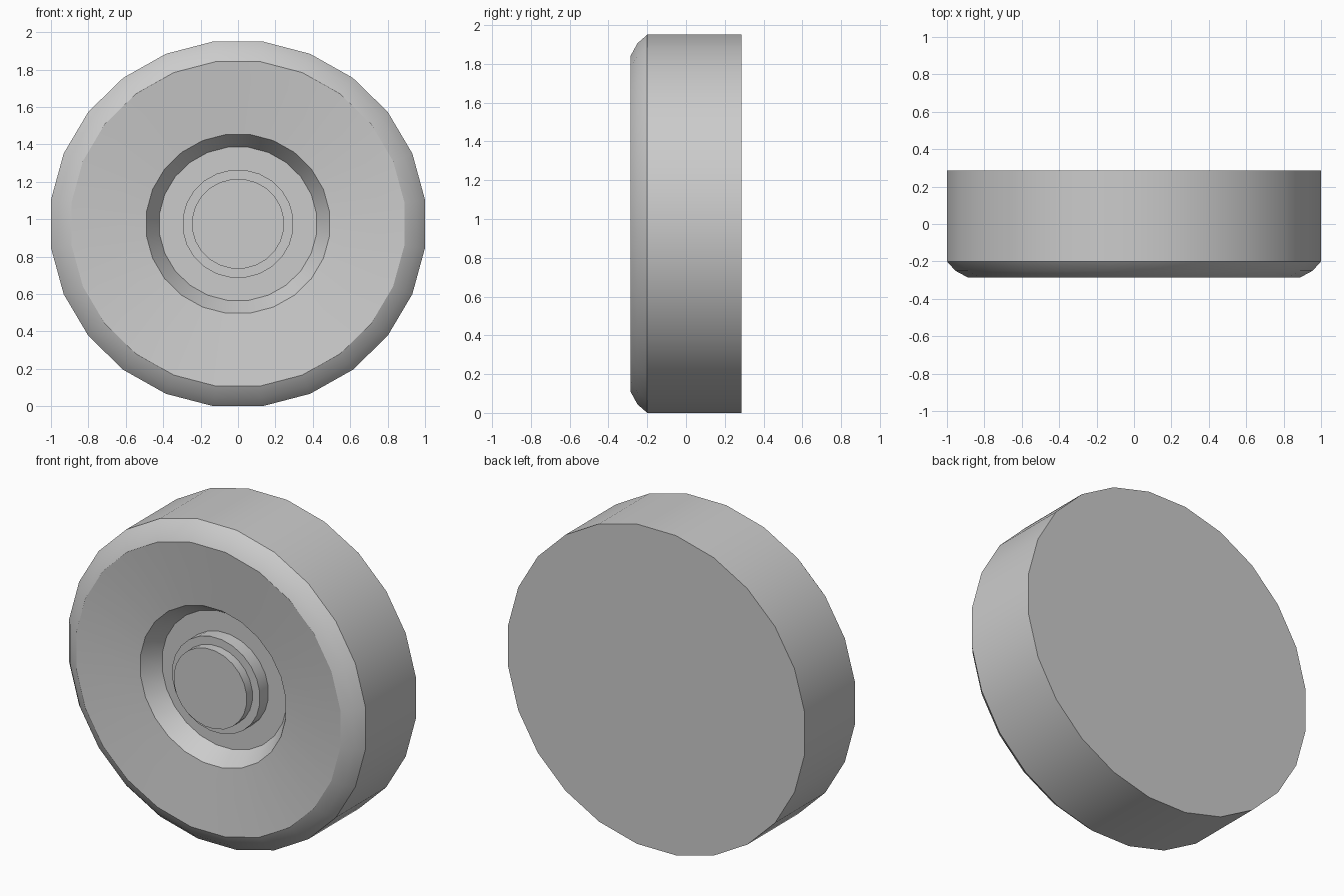
import bpy
import math

if "Cube" in bpy.data.objects:
    bpy.data.objects.remove(bpy.data.objects["Cube"], do_unlink=True)

SIDES = 24
CENTRE_Z = 0.975
STRETCH = 1 / math.cos(math.pi / SIDES)   # flats touch the overall size


def make_material(name, colour):
    mat = bpy.data.materials.new(name)
    mat.use_nodes = True
    mat.diffuse_color = colour
    mat.node_tree.nodes["Principled BSDF"].inputs["Base Color"].default_value = colour
    return mat


def lathe(name, profile, mat):
    """Spin (radius, y) points around the wheel axle, capping both ends."""
    verts, faces = [], []
    for radius, y in profile:
        for i in range(SIDES):
            a = 2 * math.pi * (i + 0.5) / SIDES
            r = radius * STRETCH
            verts.append((r * math.cos(a), y, CENTRE_Z * (1 + r * math.sin(a))))
    for ring in range(len(profile) - 1):
        a, b = ring * SIDES, (ring + 1) * SIDES
        for i in range(SIDES):
            j = (i + 1) % SIDES
            faces.append((a + i, a + j, b + j, b + i))
    last = (len(profile) - 1) * SIDES
    faces.append(tuple(reversed(range(SIDES))))
    faces.append(tuple(range(last, last + SIDES)))
    mesh = bpy.data.meshes.new(name)
    mesh.from_pydata(verts, [], faces)
    mesh.materials.append(mat)
    obj = bpy.data.objects.new(name, mesh)
    bpy.context.collection.objects.link(obj)
    bpy.ops.object.select_all(action="DESELECT")
    obj.select_set(True)
    bpy.context.view_layer.objects.active = obj
    bpy.ops.object.mode_set(mode="EDIT")
    bpy.ops.mesh.select_all(action="SELECT")
    bpy.ops.mesh.normals_make_consistent(inside=False)
    bpy.ops.object.mode_set(mode="OBJECT")
    bpy.ops.object.shade_smooth_by_angle(angle=math.radians(32))
    return obj


grey = make_material("plain grey", (0.6, 0.6, 0.6, 1))

# Wheel body: flat back, tread, rounded shoulder, dished face, hub recess
lathe("wheel_body", [(1.0, 0.285), (1.0, -0.2), (0.955, -0.25), (0.89, -0.285),
                     (0.49, -0.24), (0.42, -0.13)], grey)

# Stepped hub rising from the recess floor
lathe("hub", [(0.295, -0.12), (0.295, -0.212), (0.245, -0.212), (0.245, -0.268)], grey)
